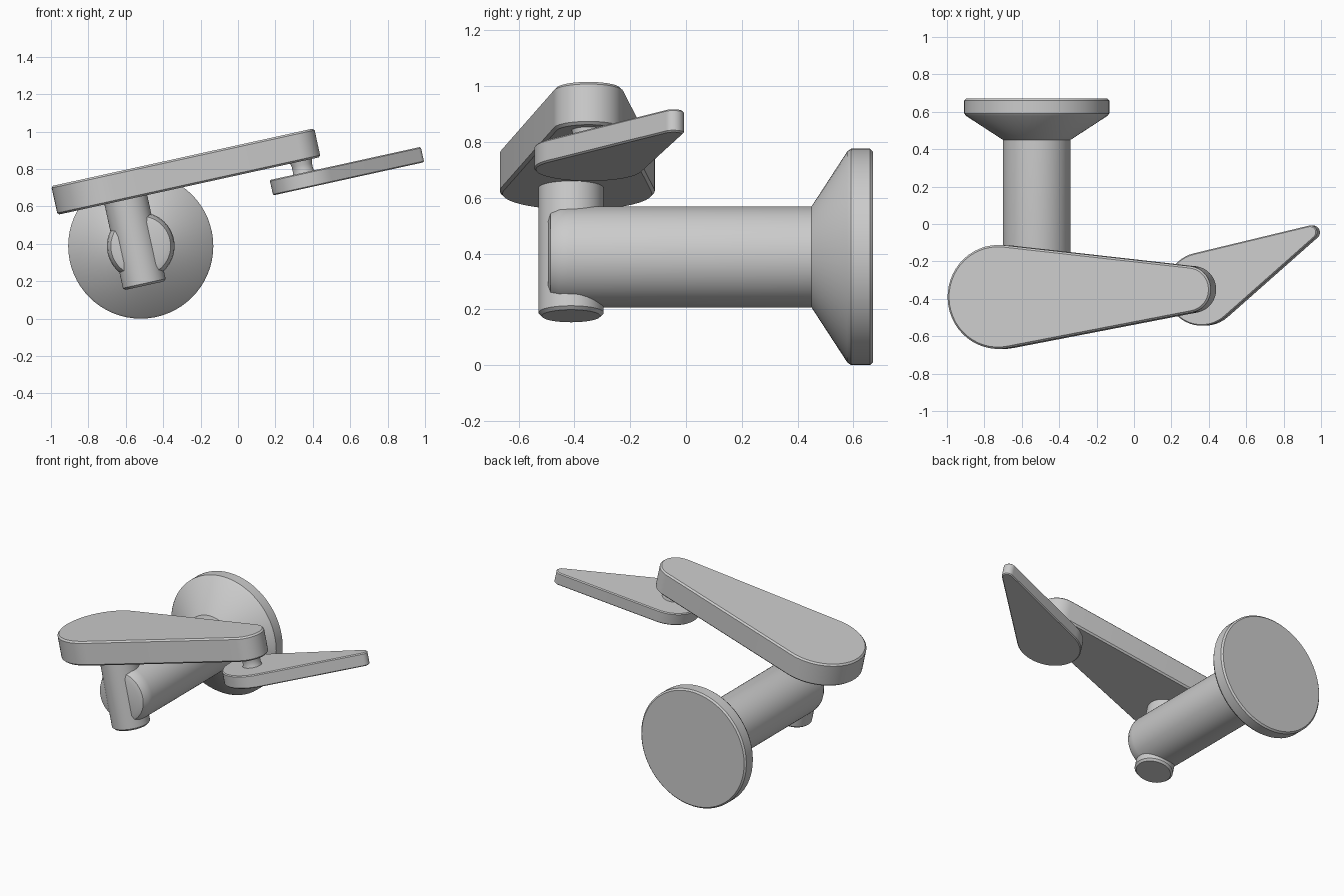
import bpy, bmesh
from math import cos, sin, pi, radians, asin, atan2, hypot
from mathutils import Matrix

if "Cube" in bpy.data.objects:
    bpy.data.objects.remove(bpy.data.objects["Cube"])

TILT = radians(12.4)
# tilted frame of the arms: origin at the lower left corner of the main arm
ARM_FRAME = Matrix.Translation((-0.965, 0, 0.555)) @ Matrix.Rotation(-TILT, 4, 'Y')


def loft(name, rings, matrix):
    """Skin a stack of equal-length point rings and cap both ends."""
    bm = bmesh.new()
    loops = [[bm.verts.new(p) for p in ring] for ring in rings]
    n = len(loops[0])
    for a, b in zip(loops, loops[1:]):
        for i in range(n):
            j = (i + 1) % n
            bm.faces.new((a[i], a[j], b[j], b[i]))
    bm.faces.new(loops[0][::-1])
    bm.faces.new(loops[-1])
    bmesh.ops.recalc_face_normals(bm, faces=bm.faces)
    mesh = bpy.data.meshes.new(name)
    bm.to_mesh(mesh)
    bm.free()
    ob = bpy.data.objects.new(name, mesh)
    bpy.context.collection.objects.link(ob)
    ob.matrix_world = matrix
    bpy.ops.object.select_all(action='DESELECT')
    ob.select_set(True)
    bpy.context.view_layer.objects.active = ob
    bpy.ops.object.shade_smooth_by_angle(angle=radians(25))
    return ob


def turned(name, profile, matrix, sides=64):
    """Revolve (radius, height) pairs about the local z axis."""
    rings = [[(r * cos(2 * pi * i / sides), r * sin(2 * pi * i / sides), h)
              for i in range(sides)] for r, h in profile]
    return loft(name, rings, matrix)


def tapered_bar(name, c0, r0, c1, r1, z0, z1, bevel=0.01, steps=28):
    """Plate outlined by two circles and their outer tangents."""
    dx, dy = c1[0] - c0[0], c1[1] - c0[1]
    axis = atan2(dy, dx)
    half = pi / 2 - asin((r0 - r1) / hypot(dx, dy))

    def ring(inset, z):
        pts = []
        for c, r, start, sweep in ((c0, r0, axis + half, 2 * pi - 2 * half),
                                   (c1, r1, axis - half, 2 * half)):
            for i in range(steps + 1):
                a = start + sweep * i / steps
                pts.append((c[0] + (r - inset) * cos(a),
                            c[1] + (r - inset) * sin(a), z))
        return pts

    return loft(name, [ring(bevel, z0), ring(0, z0 + bevel),
                       ring(0, z1 - bevel), ring(bevel, z1)], ARM_FRAME)


# wall mount: flange, cone and shaft turned about the y axis
turned("wall_mount",
       [(0.13, -0.495), (0.16, -0.485), (0.176, -0.455), (0.181, -0.42),
        (0.181, 0.45), (0.378, 0.578), (0.388, 0.592), (0.388, 0.66), (0.378, 0.67)],
       Matrix.Translation((-0.52, 0, 0.388)) @ Matrix.Rotation(-pi / 2, 4, 'X'))

# tilted post through the shaft end, carrying the main arm
turned("post", [(0.105, -0.47), (0.117, -0.458), (0.117, 0.03)],
       ARM_FRAME @ Matrix.Translation((0.374, -0.412, 0)), 48)

# main arm
tapered_bar("main_arm", (0.278, -0.39), 0.278, (1.315, -0.35), 0.125, 0, 0.157)

# small pivot between the arms
turned("pivot", [(0.065, -0.08), (0.055, -0.05), (0.055, -0.02), (0.065, 0.02)],
       ARM_FRAME @ Matrix.Translation((1.333, -0.35, 0)), 32)

# swinging blade below the main arm
tapered_bar("blade", (1.344, -0.348), 0.196, (1.938, -0.045), 0.037, -0.146, -0.062, 0.006)
